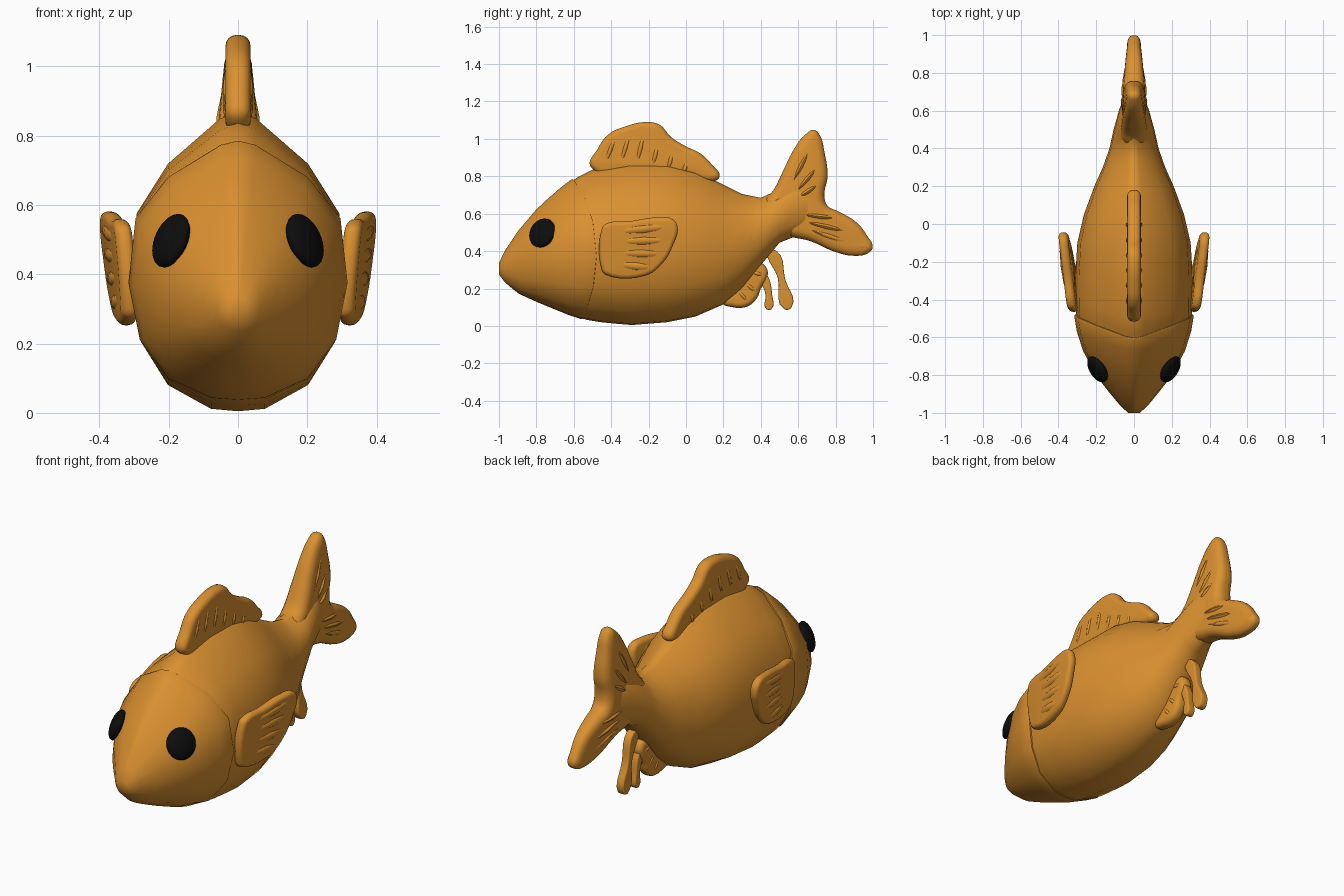
import bpy, bmesh, math
from mathutils import Matrix, Vector

if "Cube" in bpy.data.objects:
    bpy.data.objects.remove(bpy.data.objects["Cube"])


def material(name, rgb):
    m = bpy.data.materials.new(name)
    m.diffuse_color = (*rgb, 1)
    m.use_nodes = True
    m.node_tree.nodes["Principled BSDF"].inputs["Base Color"].default_value = m.diffuse_color
    return m


ORANGE = material("orange", (0.70, 0.28, 0.03))
BLACK = material("black", (0.004, 0.004, 0.004))


def add(name, bm, mat, angle=50, mirror=False):
    bmesh.ops.recalc_face_normals(bm, faces=bm.faces)
    me = bpy.data.meshes.new(name)
    bm.to_mesh(me)
    bm.free()
    me.materials.clear()
    me.materials.append(mat)
    me.shade_smooth()
    me.set_sharp_from_angle(angle=math.radians(angle))
    ob = bpy.data.objects.new(name, me)
    bpy.context.collection.objects.link(ob)
    if mirror:
        ob.modifiers.new("Mirror", 'MIRROR').use_mirror_merge = False
    return ob


# Side and top profile of the fish: y, bottom z, top z, half width
PROFILE = [(-1.0, .275, .335, .03), (-.97, .235, .40, .065), (-.9, .175, .505, .125),
           (-.8, .13, .62, .20), (-.7, .09, .71, .255), (-.6, .05, .785, .29),
           (-.5, .025, .835, .308), (-.3, .004, .87, .312), (-.1, .02, .868, .30),
           (.05, .05, .83, .265), (.2, .115, .755, .21), (.3, .20, .705, .165),
           (.4, .325, .685, .13), (.5, .445, .73, .108), (.6, .485, .80, .08),
           (.7, .53, .76, .045)]
# Half cross-section, as (fraction of width, fraction of height)
SECTION = [(0, 0), (.25, .008), (.65, .087), (.9, .23), (1, .43), (.94, .66),
           (.65, .825), (.17, .975), (0, 1)]


def profile(y):
    y = min(max(y, -1), .7)
    i = next(k for k in range(len(PROFILE) - 1) if y <= PROFILE[k + 1][0])
    a, b = PROFILE[i], PROFILE[i + 1]
    t = (y - a[0]) / (b[0] - a[0])
    return [p + (q - p) * t for p, q in zip(a[1:], b[1:])]


def bend(u):
    return .05 * (1 - u) + .4 * u * (1 - u)


def loft(name, rings):
    """rings: (y, how far the ring bows back at the sides, swelling)"""
    bm = bmesh.new()
    outline = SECTION + [(-w, u) for w, u in SECTION[-2:0:-1]]
    loops = []
    for y0, bow, swell in rings:
        loop = []
        for w, u in outline:
            y = y0 + bow * bend(u)
            zb, zt, hw = profile(y)
            zb, zt, hw = zb - swell * .4, zt + swell, hw + swell
            loop.append(bm.verts.new((w * hw, y, zb + (zt - zb) * u)))
        loops.append(loop)
    n = len(outline)
    for a, b in zip(loops, loops[1:]):
        for i in range(n):
            j = (i + 1) % n
            bm.faces.new((a[i], a[j], b[j], b[i]))
    bm.faces.new(loops[0])
    bm.faces.new(loops[-1])
    return add(name, bm, ORANGE, 45)


# Body and the slightly larger head with its gill-cover edge
loft("body", [(-.66, 1, -.004), (-.58, 1, 0), (-.5, .8, 0), (-.4, .5, 0), (-.3, .2, 0)]
     + [(y, 0, 0) for y in (-.2, -.1, .05, .13, .2, .3, .35, .4, .45, .5, .6, .7)])
loft("head", [(-1, 0, 0), (-.97, 0, 0), (-.935, .04, 0), (-.9, .1, 0), (-.85, .2, .002),
              (-.8, .35, .003), (-.74, .55, .005), (-.67, .8, .007), (-.615, 1, .008),
              (-.605, 1, .004), (-.602, 1, -.02)])


def fin_mesh(points, half, bevel):
    """Puffy plate in the y-z plane with a rounded rim and a smooth outline."""
    cu = bpy.data.curves.new("outline", 'CURVE')
    cu.dimensions, cu.fill_mode = '2D', 'BOTH'
    cu.bevel_depth, cu.extrude, cu.offset = bevel, half - bevel, -bevel
    cu.bevel_resolution, cu.resolution_u = 3, 5
    sp = cu.splines.new('BEZIER')
    sp.bezier_points.add(len(points) - 1)
    sp.use_cyclic_u = True
    for bp, (y, z) in zip(sp.bezier_points, points):
        bp.co = (y, z, 0)
        bp.handle_left_type = bp.handle_right_type = 'AUTO'
    ob = bpy.data.objects.new("outline", cu)
    bpy.context.collection.objects.link(ob)
    bpy.context.view_layer.update()
    me = bpy.data.meshes.new_from_object(ob)
    bpy.data.objects.remove(ob)
    bm = bmesh.new()
    bm.from_mesh(me)
    bmesh.ops.remove_doubles(bm, verts=bm.verts, dist=.0005)
    for v in bm.verts:
        v.co = (v.co.z, v.co.x, v.co.y)
    return bm


def rays(bm, lines, half, width):
    """Raised fin rays: long ellipsoids showing on both sides of a fin."""
    for (y0, z0), (y1, z1) in lines:
        dy, dz = y1 - y0, z1 - z0
        mat = (Matrix.Translation((0, (y0 + y1) / 2, (z0 + z1) / 2))
               @ Matrix.Rotation(math.atan2(dz, dy), 4, 'X')
               @ Matrix.Diagonal((half, math.hypot(dy, dz) / 2, width, 1)))
        bmesh.ops.create_uvsphere(bm, u_segments=12, v_segments=8, radius=1, matrix=mat)


# Dorsal fin
bm = fin_mesh([(-.51, .85), (-.47, .95), (-.42, 1.02), (-.33, 1.065), (-.2, 1.09),
               (-.14, 1.075), (-.08, 1.01), (0, .96), (.08, .92), (.14, .86), (.18, .80),
               (.15, .775), (0, .81), (-.25, .83)], .036, .03)
rays(bm, [((-.44 + .085 * i, .85 - .004 * i * i / 2), (-.37 + .075 * i, zt))
          for i, zt in enumerate((1.03, 1.05, 1.05, .99, .94, .89))], .044, .02)
add("dorsal_fin", bm, ORANGE)

# Forked tail fin, thinning towards both tips
bm = fin_mesh([(.42, .66), (.47, .73), (.52, .83), (.58, .95), (.64, 1.025), (.685, 1.048),
               (.715, 1.02), (.74, .93), (.757, .8), (.74, .70), (.755, .645), (.82, .61),
               (.91, .555), (.97, .48), (.998, .42), (.975, .39), (.9, .375), (.8, .395),
               (.66, .455), (.55, .48), (.46, .52)], .06, .045)
rays(bm, [((.54, .71), (.69, 1.0)), ((.56, .68), (.735, .89)), ((.56, .66), (.745, .78)),
          ((.58, .60), (.86, .57)), ((.58, .57), (.93, .49)), ((.58, .54), (.95, .42))],
     .069, .024)
for v in bm.verts:
    d = math.hypot(v.co.y - .52, v.co.z - .62)
    v.co.x *= max(1.25 - 1.4 * d, .6)
add("tail_fin", bm, ORANGE)

# Pectoral fins, leaning away from the body
bm = fin_mesh([(-.43, .275), (-.45, .30), (-.45, .52), (-.43, .545), (-.3, .56), (-.15, .58),
               (-.07, .57), (-.045, .53), (-.07, .43), (-.13, .33), (-.22, .268)], .025, .022)
rays(bm, [((-.40, .50), (-.06, .535)), ((-.38, .45), (-.075, .46)),
          ((-.38, .39), (-.10, .385)), ((-.38, .33), (-.16, .31))], .034, .03)
for v in bm.verts:
    v.co.x += .32 + .115 * (v.co.y + .44) + .08 * (v.co.z - .4)
add("pectoral_fins", bm, ORANGE, mirror=True)

# Anal fin with its two loose trailing strips
bm = fin_mesh([(.19, .13), (.25, .10), (.33, .105), (.38, .15), (.40, .2), (.43, .25),
               (.435, .30), (.40, .335), (.33, .30), (.24, .2)], .035, .028)
rays(bm, [((.27, .2), (.34, .12)), ((.31, .24), (.385, .17)), ((.34, .29), (.425, .27))],
     .042, .018)
add("anal_fin", bm, ORANGE)
for name, pts in (("front_strip", [(.40, .30), (.435, .27), (.46, .17), (.457, .09),
                                   (.43, .09), (.425, .17)]),
                  ("rear_strip", [(.435, .39), (.45, .402), (.485, .40), (.53, .25),
                                  (.565, .10), (.525, .09), (.49, .26)])):
    add(name, fin_mesh(pts, .022, .008), ORANGE)

# Eyes: flattened discs set into the sides of the head
bm = bmesh.new()
turn = Vector((.80, -.48, .36)).to_track_quat('Z', 'Y').to_matrix().to_4x4()
bmesh.ops.create_uvsphere(bm, u_segments=24, v_segments=14, radius=1,
                          matrix=Matrix.Translation((.193, -.768, .497)) @ turn
                          @ Matrix.Diagonal((.078, .082, .034, 1)))
add("eyes", bm, BLACK, 80, mirror=True)

# Upper lip: thin bar following the snout
bm = bmesh.new()
rings = []
for i in range(13):
    t = i / 6 - 1
    r = .004 + .009 * (1 - t * t)
    rings.append([bm.verts.new((.083 * t, -.985 + .045 * t * t + r * math.cos(a),
                                .292 + r * math.sin(a)))
                  for a in (k * math.pi / 4 for k in range(8))])
for a, b in zip(rings, rings[1:]):
    for k in range(8):
        bm.faces.new((a[k], a[k - 1], b[k - 1], b[k]))
bm.faces.new(rings[0])
bm.faces.new(rings[-1])
add("upper_lip", bm, ORANGE)
